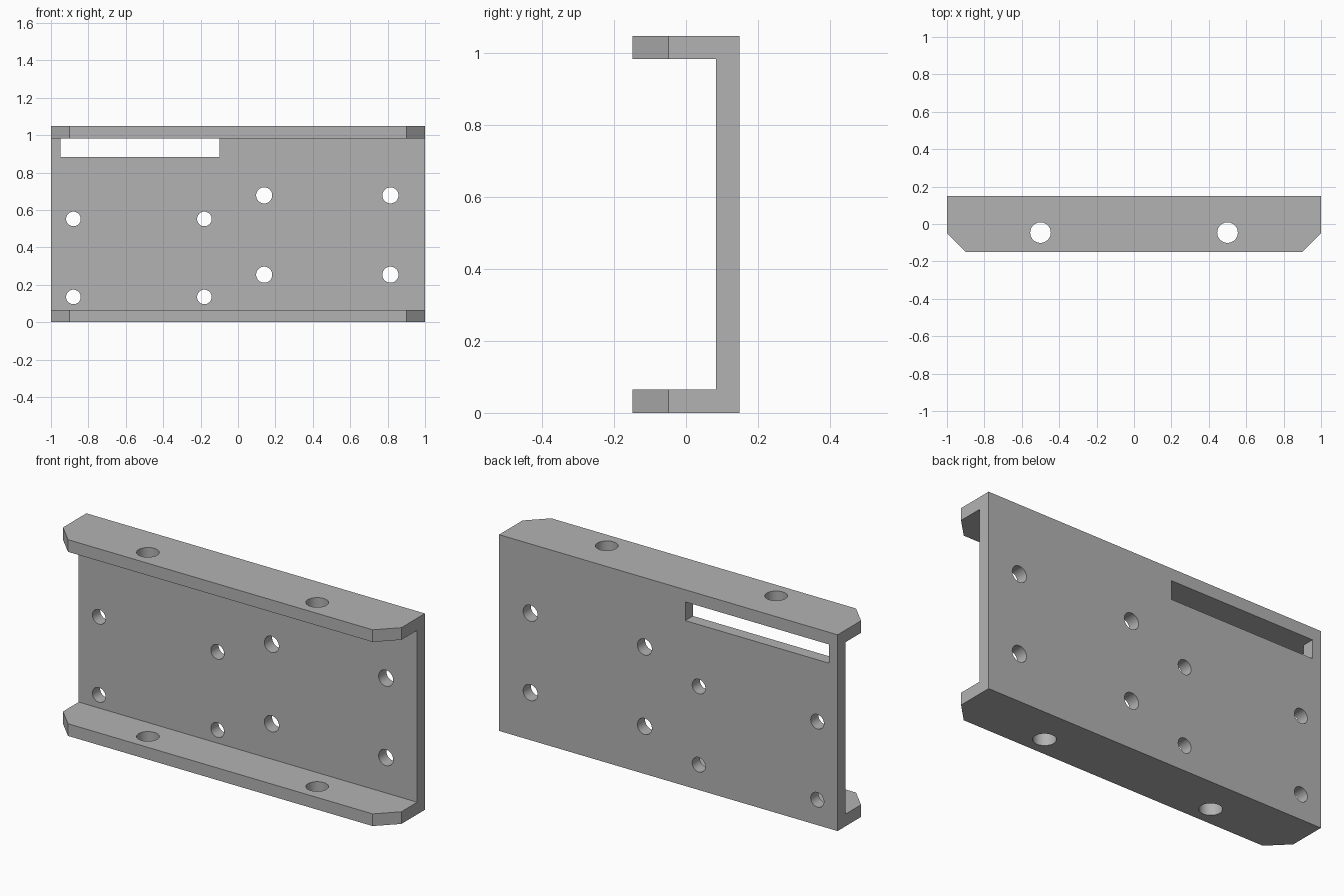
import bpy, bmesh, math
from mathutils import Matrix, Vector

if "Cube" in bpy.data.objects:
    bpy.data.objects.remove(bpy.data.objects["Cube"])

HEIGHT, DEPTH, WALL, CHAMFER = 1.048, 0.149, 0.065, 0.10

grey = bpy.data.materials.new("plain grey")
grey.diffuse_color = (0.45, 0.45, 0.45, 1)
grey.use_nodes = True
grey.node_tree.nodes["Principled BSDF"].inputs["Base Color"].default_value = grey.diffuse_color


def make_object(name, bm):
    bmesh.ops.recalc_face_normals(bm, faces=bm.faces)
    mesh = bpy.data.meshes.new(name)
    bm.to_mesh(mesh)
    bm.free()
    obj = bpy.data.objects.new(name, mesh)
    bpy.context.collection.objects.link(obj)
    mesh.materials.append(grey)
    return obj


def prism(bm, points, direction):
    """Extrude a closed outline along a direction."""
    face = bm.faces.new([bm.verts.new(p) for p in points])
    out = bmesh.ops.extrude_face_region(bm, geom=[face], use_keep_orig=True)
    verts = [v for v in out["geom"] if isinstance(v, bmesh.types.BMVert)]
    bmesh.ops.translate(bm, verts=verts, vec=Vector(direction))


def cylinder(bm, centre, radius, length, rotation=Matrix()):
    bmesh.ops.create_cone(bm, cap_ends=True, segments=40, radius1=radius, radius2=radius,
                          depth=length, matrix=Matrix.Translation(centre) @ rotation)


# Channel: C-shaped section running along x
inner = DEPTH - WALL
section = [(-DEPTH, 0), (DEPTH, 0), (DEPTH, HEIGHT), (-DEPTH, HEIGHT),
           (-DEPTH, HEIGHT - WALL), (inner, HEIGHT - WALL), (inner, WALL), (-DEPTH, WALL)]
bm = bmesh.new()
prism(bm, [(-1, y, z) for y, z in section], (2, 0, 0))
channel = make_object("channel_bracket", bm)

# Cutters
bm = bmesh.new()
along_y = Matrix.Rotation(math.pi / 2, 4, 'X')
for xs, zs, radius in (((-0.88, -0.18), (0.135, 0.552), 0.039),
                       ((0.14, 0.815), (0.254, 0.678), 0.043)):
    for x in xs:                                   # back plate holes
        for z in zs:
            cylinder(bm, (x, inner + WALL / 2, z), radius, 0.12, along_y)
for side in (-1, 1):
    for z in (WALL / 2, HEIGHT - WALL / 2):        # flange holes
        cylinder(bm, (side * 0.5, -0.046, z), 0.055, 0.12)
    e = 0.05                                       # chamfered flange corners
    prism(bm, [(side * (1 + e), -DEPTH + CHAMFER + e, -e),
               (side * (1 - CHAMFER - e), -DEPTH - e, -e),
               (side * (1 + e), -DEPTH - e, -e)], (0, 0, HEIGHT + 2 * e))
slot = [(-0.95, 0.883), (-0.10, 0.883), (-0.10, HEIGHT - WALL), (-0.95, HEIGHT - WALL)]
prism(bm, [(x, inner - 0.03, z) for x, z in slot], (0, WALL + 0.06, 0))
cutters = make_object("hole_cutters", bm)
cutters.hide_render = True
cutters.hide_set(True)

cut = channel.modifiers.new("holes", 'BOOLEAN')
cut.operation, cut.solver, cut.object = 'DIFFERENCE', 'EXACT', cutters

# Apply the cut, then smooth only the hole walls
bpy.context.view_layer.objects.active = channel
channel.select_set(True)
bpy.ops.object.modifier_apply(modifier=cut.name)
bpy.data.objects.remove(cutters)
bpy.ops.object.shade_smooth_by_angle(angle=math.radians(30))
